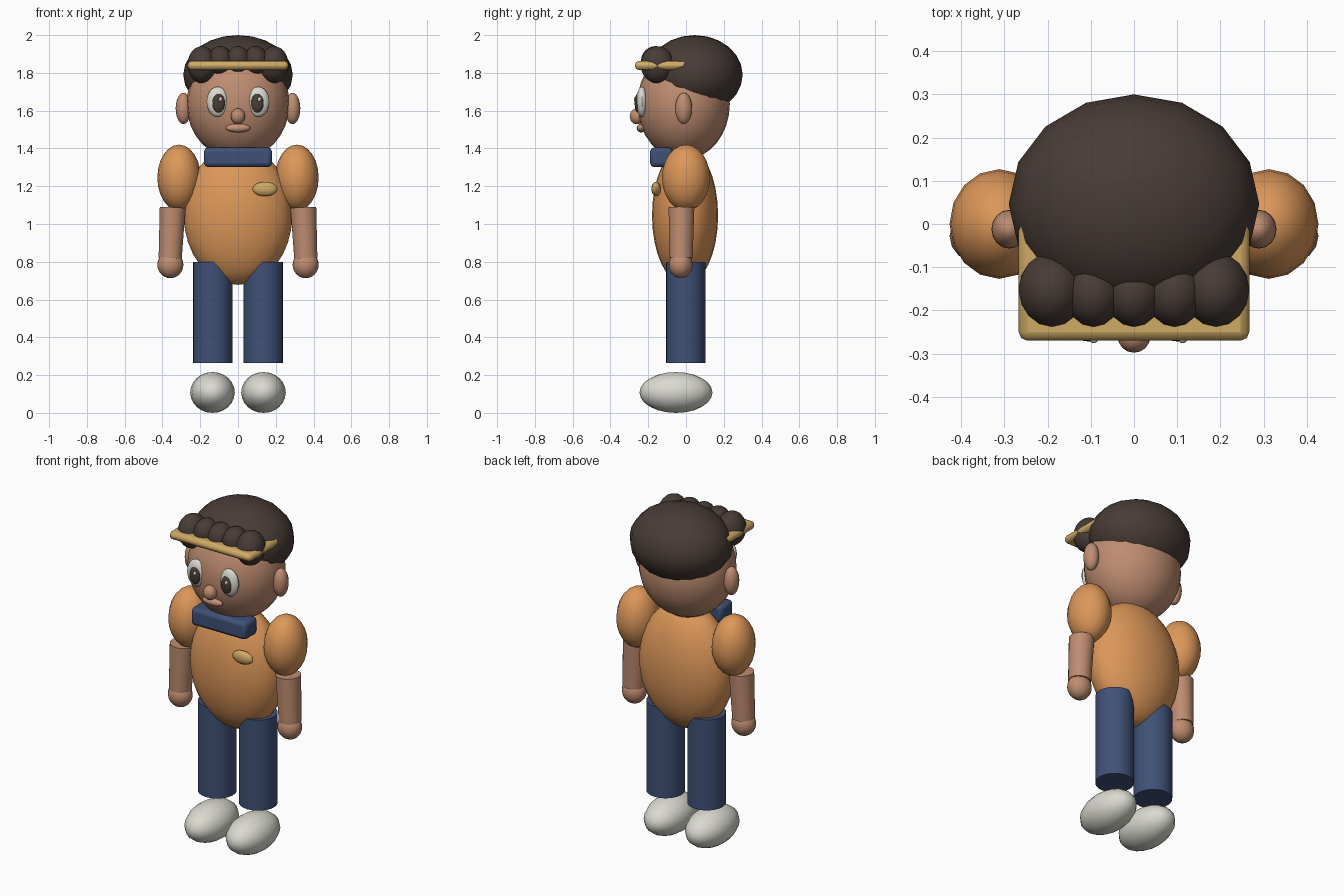
import bpy, math
from mathutils import Vector

if "Cube" in bpy.data.objects:
    bpy.data.objects.remove(bpy.data.objects["Cube"])


def colour(name, rgb):
    m = bpy.data.materials.new(name)
    m.diffuse_color = (*rgb, 1)
    m.use_nodes = True
    m.node_tree.nodes["Principled BSDF"].inputs["Base Color"].default_value = m.diffuse_color
    return m


SKIN = colour("brown skin", (0.52, 0.265, 0.165))
LIPS = colour("lips", (0.56, 0.29, 0.19))
HAIR = colour("dark hair", (0.065, 0.045, 0.037))
SHIRT = colour("orange shirt", (0.72, 0.31, 0.10))
DENIM = colour("navy cloth", (0.05, 0.083, 0.185))
GOLD = colour("gold trim", (0.62, 0.40, 0.13))
WHITE = colour("off white", (0.70, 0.70, 0.63))


def finish(name, mat):
    o = bpy.context.object
    o.name = name
    o.data.materials.append(mat)
    bpy.ops.object.shade_smooth_by_angle(angle=math.radians(40))
    return o


def ball(name, mat, loc, radii, seg=16, rings=12):
    bpy.ops.mesh.primitive_uv_sphere_add(segments=seg, ring_count=rings, radius=1, location=loc)
    bpy.context.object.scale = radii
    bpy.ops.object.transform_apply(location=False, rotation=False, scale=True)
    return finish(name, mat)


def tube(name, mat, bottom, top, r_bottom, r_top, seg=20):
    a, b = Vector(bottom), Vector(top)
    d = b - a
    bpy.ops.mesh.primitive_cone_add(vertices=seg, radius1=r_bottom, radius2=r_top,
                                    depth=d.length, location=(a + b) / 2)
    bpy.context.object.rotation_euler = d.to_track_quat('Z', 'Y').to_euler()
    return finish(name, mat)


def block(name, mat, loc, size, bevel):
    bpy.ops.mesh.primitive_cube_add(size=1, location=loc)
    bpy.context.object.scale = size
    bpy.ops.object.transform_apply(location=False, rotation=False, scale=True)
    o = finish(name, mat)
    m = o.modifiers.new("rounded edges", 'BEVEL')
    m.width, m.segments = bevel, 2
    return o


# body and head
ball("torso", SHIRT, (0, -0.005, 1.045), (0.287, 0.175, 0.367), 24, 16)
ball("head", SKIN, (0, -0.013, 1.635), (0.272, 0.245, 0.295), 24, 16)
ball("hair_cap", HAIR, (0, 0.046, 1.79), (0.29, 0.254, 0.21))

# fringe curls and visor
for i in range(-2, 3):
    if abs(i) == 2:
        ball("outer_curl", HAIR, (0.095 * i, -0.152, 1.843), (0.078, 0.088, 0.098))
    else:
        ball("inner_curl", HAIR, (0.094 * i, -0.16, 1.865), (0.066, 0.078, 0.077))
block("visor", GOLD, (0, -0.08, 1.839), (0.534, 0.38, 0.047), 0.02)

# face
ball("nose", SKIN, (0, -0.26, 1.57), (0.038, 0.038, 0.042))
ball("mouth", LIPS, (0, -0.237, 1.508), (0.066, 0.024, 0.023))

# scarf and badge
block("scarf", DENIM, (0, -0.13, 1.353), (0.36, 0.12, 0.105), 0.022)
ball("badge", GOLD, (0.143, -0.158, 1.185), (0.066, 0.025, 0.038))

# paired parts
for s in (-1, 1):
    ball("eye_white", WHITE, (s * 0.108, -0.233, 1.647), (0.058, 0.03, 0.08))
    ball("pupil", HAIR, (s * 0.103, -0.256, 1.64), (0.034, 0.016, 0.05))
    ball("eye_glint", WHITE, (s * 0.103 + 0.01, -0.27, 1.66), (0.009, 0.006, 0.012), 8, 6)
    ball("ear", SKIN, (s * 0.289, -0.012, 1.612), (0.041, 0.045, 0.083))
    ball("sleeve", SHIRT, (s * 0.312, 0, 1.245), (0.115, 0.127, 0.175))
    tube("forearm", SKIN, (s * 0.359, -0.026, 0.82), (s * 0.346, -0.024, 1.088), 0.062, 0.069)
    ball("hand", SKIN, (s * 0.358, -0.028, 0.785), (0.069, 0.063, 0.072))
    tube("trouser_leg", DENIM, (s * 0.134, -0.002, 0.265), (s * 0.134, -0.002, 0.80), 0.104, 0.104, 24)
    ball("shoe", WHITE, (s * 0.135, -0.053, 0.108), (0.118, 0.193, 0.108))
